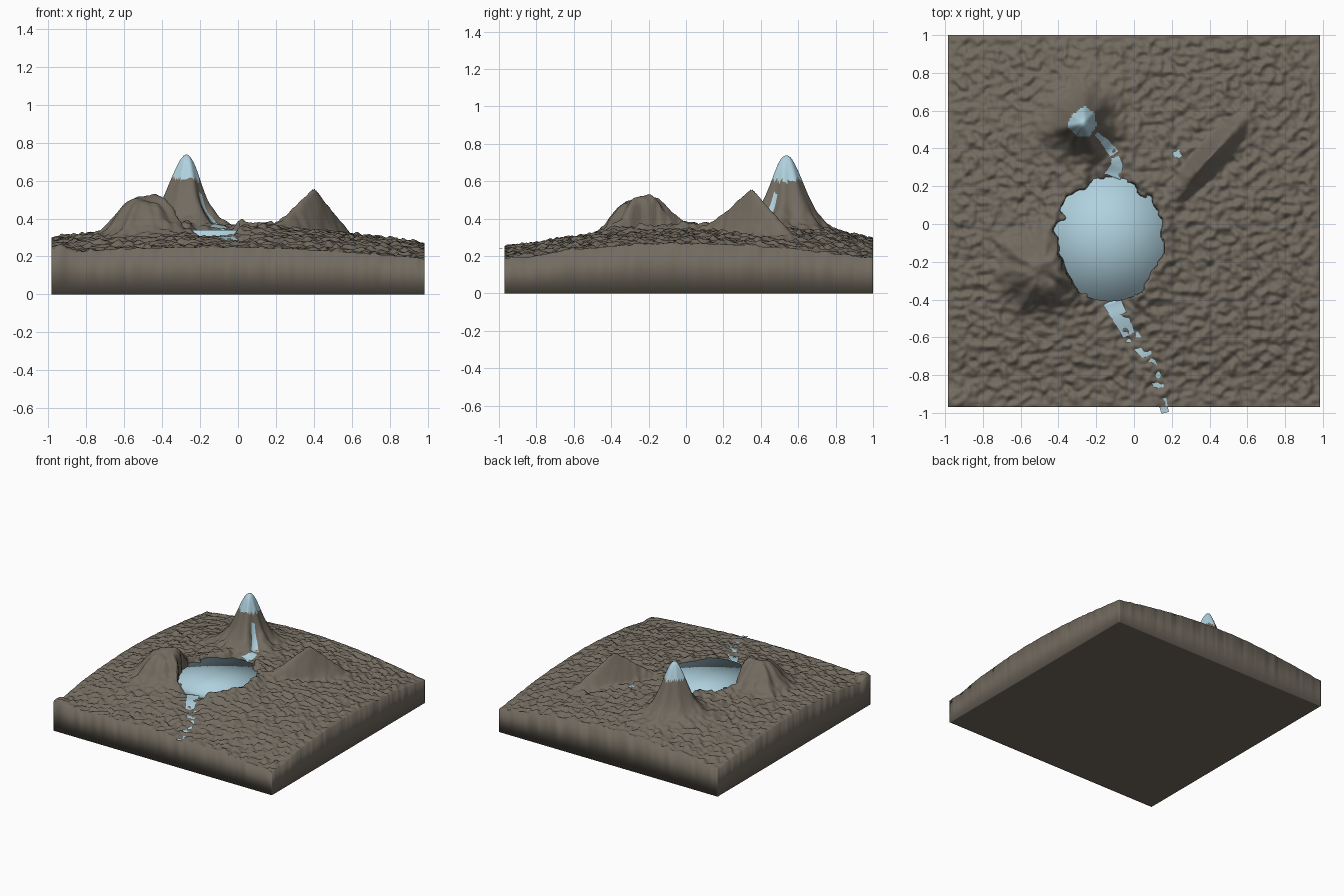
import bpy, bmesh, math
from mathutils import Vector, noise

cube = bpy.data.objects.get("Cube")
if cube:
    bpy.data.objects.remove(cube)

X0, X1, Y0, Y1 = -0.985, 0.985, -0.97, 1.0
N = 220
LAKE = Vector((-0.13, -0.08))
WATER_Z = 0.34
SNOW_Z = 0.61


def material(name, color):
    m = bpy.data.materials.new(name)
    m.use_nodes = True
    m.diffuse_color = (*color, 1)
    m.node_tree.nodes["Principled BSDF"].inputs["Base Color"].default_value = (*color, 1)
    return m


earth = material("earth brown", (0.17, 0.146, 0.116))
water = material("pale water blue", (0.43, 0.64, 0.73))


def make_object(name, bm, mats):
    bmesh.ops.recalc_face_normals(bm, faces=bm.faces)
    for f in bm.faces:
        f.smooth = True
    me = bpy.data.meshes.new(name)
    bm.to_mesh(me)
    bm.free()
    for m in mats:
        me.materials.append(m)
    ob = bpy.data.objects.new(name, me)
    bpy.context.collection.objects.link(ob)


def bump(x, y, cx, cy, s):
    return math.exp(-((x - cx) ** 2 + (y - cy) ** 2) / (2 * s * s))


def notch(x, y, cy):
    return math.exp(-((x + 0.125) / 0.115) ** 6 - ((y - cy) / 0.1) ** 2)


def volcano(x, y):
    dx, dy = (x + 0.27) * 1.06, y - 0.535
    r, a = math.hypot(dx, dy), math.atan2(dy, dx)
    r *= 1 + 0.09 * math.sin(3 * a + 1) + 0.05 * math.sin(7 * a)
    ravine = 0.07 * bump(x, y, -0.185, 0.465, 0.035) + 0.03 * bump(x, y, -0.13, 0.4, 0.035)
    return 0.3 * math.exp(-r * r / 0.0125) + 0.105 * math.exp(-r * r / 0.045) - ravine


def blunt_mountain(x, y):
    dx, dy = x + 0.495, y + 0.25
    r, a = math.hypot(dx, dy), math.atan2(dy, dx)
    r *= 1 + 0.06 * math.sin(7 * a) + 0.04 * math.sin(11 * a + 2)
    dip = 0.03 * bump(x, y, -0.46, -0.28, 0.035)
    return 0.19 * math.exp(-(r / 0.175) ** 2.8) - dip


def sharp_ridge(x, y):
    dx, dy = x - 0.4, y - 0.35
    u, v = 0.67 * dx + 0.74 * dy, 0.74 * dx - 0.67 * dy
    d = math.hypot(u / 0.36, v / 0.085)
    return 0.24 * max(0, 1 - d) ** 1.3


def height(x, y, rough=True):
    # broad dome of the land
    cx, cy = math.cos(x * math.pi / 2), math.cos(y * math.pi / 2)
    z = 0.2 + 0.08 * cy + 0.07 * cx + 0.025 * y * cx - 0.015 * x
    z += 0.04 * bump(x, y, -0.95, -0.94, 0.04)
    z -= 0.012 * math.exp(-((y + 0.82) / 0.1) ** 2)
    peaks = volcano(x, y) + blunt_mountain(x, y) + sharp_ridge(x, y)
    # lake shore, with gaps where the stream enters and leaves
    t = math.hypot((x - LAKE.x) / 0.275, (y - LAKE.y) / 0.315)
    gap = max(notch(x, y, 0.26), notch(x, y, -0.42))
    z += 0.027 * math.exp(-((t - 1.12) / 0.17) ** 2) * (1 - gap)
    z -= 0.03 * gap + 0.03 * bump(x, y, -0.03, -0.6, 0.07)
    if rough:
        edge = min(x - X0, X1 - x, y - Y0, Y1 - y)
        fade = min(1, 0.2 + edge / 0.06) / (1 + 14 * max(0, peaks))
        n = noise.noise(Vector((x * 20, y * 24, 0))) + 0.5 * noise.noise(Vector((x * 34, y * 38, 5)))
        z += 0.023 * n * fade
        t += 0.13 * noise.noise(Vector((x * 18, y * 18, 9))) * (1 - gap)
    z += peaks
    # lake bed
    k = min(1, max(0, (1.02 - t) / 0.05))
    return z + k * (min(z, 0.24) - z)


# land: sculpted grid with side walls and a flat underside
bm = bmesh.new()
grid = []
for j in range(N + 1):
    y = Y0 + (Y1 - Y0) * j / N
    row = []
    for i in range(N + 1):
        x = X0 + (X1 - X0) * i / N
        row.append(bm.verts.new((x, y, height(x, y))))
    grid.append(row)
for j in range(N):
    for i in range(N):
        f = bm.faces.new((grid[j][i], grid[j][i + 1], grid[j + 1][i + 1], grid[j + 1][i]))
        c = f.calc_center_median()
        f.material_index = int(c.z > SNOW_Z + 0.03 * noise.noise(c * 14))
border = (grid[0][:-1] + [r[-1] for r in grid[:-1]]
          + grid[-1][:0:-1] + [r[0] for r in grid[:0:-1]])
foot = [bm.verts.new((v.co.x, v.co.y, 0)) for v in border]
inner = [bm.verts.new((v.co.x * 0.99, v.co.y * 0.99, 0)) for v in border]
for k in range(len(border)):
    n = (k + 1) % len(border)
    bm.faces.new((border[k], foot[k], foot[n], border[n]))
    bm.faces.new((foot[k], inner[k], inner[n], foot[n]))
bm.faces.new(inner)
make_object("land", bm, [earth, water])

# lake: lower half of a ball closed by a flat top
bm = bmesh.new()
SEG, RINGS, DEPTH = 48, 8, 0.3
rings = []
for r in range(RINGS):
    a = math.pi / 2 * r / RINGS
    rings.append([bm.verts.new((LAKE.x + 0.32 * math.cos(a) * math.cos(math.tau * s / SEG),
                                LAKE.y + 0.33 * math.cos(a) * math.sin(math.tau * s / SEG),
                                WATER_Z - DEPTH * math.sin(a))) for s in range(SEG)])
top = bm.verts.new((*LAKE, WATER_Z))
low = bm.verts.new((*LAKE, WATER_Z - DEPTH))
for s in range(SEG):
    n = (s + 1) % SEG
    bm.faces.new((top, rings[0][s], rings[0][n]))
    bm.faces.new((low, rings[-1][n], rings[-1][s]))
    for a, b in zip(rings, rings[1:]):
        bm.faces.new((a[s], b[s], b[n], a[n]))
make_object("lake", bm, [water])


# streams: ribbons lying at ground level so the rough land breaks them up
def stream(name, path, width, lift, steps=14):
    pts = []
    for a, b in zip(path, path[1:]):
        a, b = Vector(a), Vector(b)
        pts += [a.lerp(b, k / steps) for k in range(steps)]
    pts.append(Vector(path[-1]))
    bm = bmesh.new()
    prev = None
    for k, p in enumerate(pts):
        d = (pts[min(k + 1, len(pts) - 1)] - pts[max(k - 1, 0)]).normalized()
        f = k / (len(pts) - 1)
        side = Vector((-d.y, d.x)) * (width[0] + (width[1] - width[0]) * f) / 2
        up = lift[0] + (lift[1] - lift[0]) * f
        row = []
        for q in (p - side, p, p + side):
            row.append(bm.verts.new((q.x, q.y, height(q.x, max(q.y, Y0), False) + up)))
        if prev:
            for c in range(2):
                bm.faces.new((prev[c], row[c], row[c + 1], prev[c + 1]))
        prev = row
    make_object(name, bm, [water])


stream("upper_inlet_stream", [(-0.2, 0.48), (-0.15, 0.43), (-0.105, 0.37)], (0.025, 0.055), (0.008, 0.006))
stream("lower_inlet_stream", [(-0.1, 0.355), (-0.09, 0.31), (-0.115, 0.25)], (0.04, 0.09), (0.008, 0.012))
stream("outlet_stream", [(-0.12, -0.405), (-0.08, -0.48), (-0.025, -0.59)], (0.1, 0.07), (0.014, 0.008))
stream("lower_stream", [(-0.02, -0.6), (0.06, -0.7), (0.12, -0.82), (0.165, -1.0)], (0.1, 0.04), (-0.006, -0.005))
stream("ridge_pool", [(0.2, 0.35), (0.25, 0.38), (0.29, 0.4)], (0.05, 0.02), (-0.001, -0.001))
